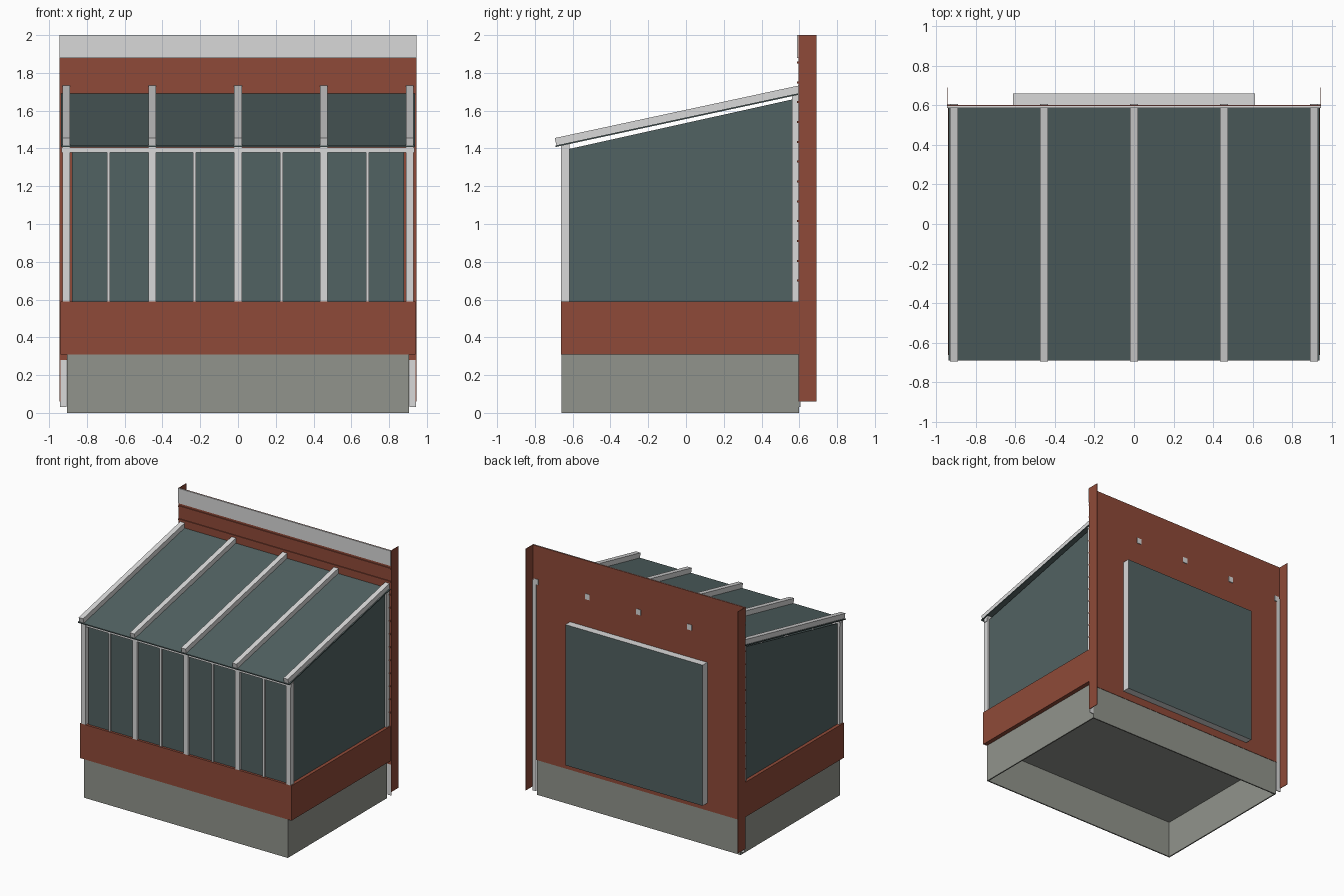
import bpy
import bmesh

cube = bpy.data.objects.get("Cube")
if cube:
    bpy.data.objects.remove(cube, do_unlink=True)


def make_material(name, srgb):
    color = [((c + 0.055) / 1.055) ** 2.4 for c in srgb] + [1]
    mat = bpy.data.materials.new(name)
    mat.use_nodes = True
    mat.diffuse_color = color
    mat.node_tree.nodes["Principled BSDF"].inputs["Base Color"].default_value = color
    return mat


WHITE = make_material("white frame", (0.85, 0.85, 0.85))
BRICK = make_material("red brick", (0.56, 0.29, 0.22))
STONE = make_material("grey stone", (0.57, 0.58, 0.55))
GLASS = make_material("dark glass", (0.32, 0.385, 0.385))


def prism(name, x0, x1, profile, *mats):
    """Extrude a (y, z) profile along x."""
    bm = bmesh.new()
    face = bm.faces.new([bm.verts.new((x0, y, z)) for y, z in profile])
    ext = bmesh.ops.extrude_face_region(bm, geom=[face])
    verts = [g for g in ext["geom"] if isinstance(g, bmesh.types.BMVert)]
    bmesh.ops.translate(bm, vec=(x1 - x0, 0, 0), verts=verts)
    bmesh.ops.recalc_face_normals(bm, faces=bm.faces)
    mesh = bpy.data.meshes.new(name)
    bm.to_mesh(mesh)
    bm.free()
    for mat in mats:
        mesh.materials.append(mat)
    obj = bpy.data.objects.new(name, mesh)
    bpy.context.collection.objects.link(obj)
    return obj


def box(name, x, y, z, *mats):
    return prism(name, x[0], x[1], [(y[0], z[0]), (y[1], z[0]), (y[1], z[1]), (y[0], z[1])], *mats)


def roof_z(y):
    """Underside of the sloping rafters."""
    return 1.56 + 0.215 * y


# Hollow stone footing, open underneath, with a floor slab
for side, name in ((-1, "right_footing"), (1, "left_footing")):
    box(name, sorted((side * 0.895, side * 0.905)), (-0.66, 0.598), (0, 0.31), STONE)
box("front_footing", (-0.9, 0.9), (-0.66, -0.65), (0, 0.31), STONE)
box("back_footing", (-0.9, 0.9), (0.588, 0.598), (0, 0.31), STONE)
box("floor_slab", (-0.9, 0.9), (-0.655, 0.59), (0.30, 0.312), STONE)

# Low brick wall around the base
box("brick_base", (-0.94, 0.94), (-0.662, 0.595), (0.31, 0.59), BRICK)

# House wall with side returns, course ridges and pale coping band
box("house_wall", (-0.944, 0.944), (0.595, 0.601), (0.28, 2.0), BRICK)
for i in range(14):
    z = 1.855 - i * 0.105
    if z > 0.6:
        box("wall_course", (-0.944, 0.944), (0.588, 0.596), (z - 0.005, z + 0.005), BRICK)
box("coping_band", (-0.944, 0.944), (0.587, 0.596), (1.88, 2.0), WHITE)

# Parts repeated on both sides
for side, word in ((-1, "right"), (1, "left")):
    def span(a, b):
        return sorted((side * a, side * b))
    box(word + "_wall_return", span(0.941, 0.945), (0.596, 0.69), (0.06, 2.0), BRICK)
    box(word + "_wall_strip", span(0.908, 0.943), (0.599, 0.605), (0.03, 1.72), WHITE)
    box(word + "_back_post", span(0.89, 0.93), (0.56, 0.596), (0.59, 1.69), WHITE)
    prism(word + "_side_glass", *span(0.907, 0.913),
          [(-0.62, 0.59), (0.565, 0.59), (0.565, 1.66), (-0.62, 1.397)], GLASS)

# Front posts and rafters share the same spacing
for i in range(5):
    x = (i - 2) * 0.455
    xs = (x - 0.02, x + 0.02)
    box("front_post", xs, (-0.662, -0.618), (0.585, roof_z(-0.64)), WHITE)
    prism("rafter", *xs, [(-0.695, 1.455), (-0.685, roof_z(-0.685)),
                          (0.606, roof_z(0.606)), (0.606, 1.735)], WHITE)

# Slim mullions between the posts
for x in (-0.685, -0.23, 0.23, 0.685):
    box("front_mullion", (x - 0.008, x + 0.008), (-0.655, -0.63), (0.59, 1.38), WHITE)

# Front glazing and eave beam
box("front_glass", (-0.88, 0.88), (-0.643, -0.637), (0.59, 1.385), GLASS)
box("eave_beam", (-0.935, 0.935), (-0.66, -0.622), (1.378, 1.404), WHITE)

# Roof glazing under the rafters
prism("roof_glass", -0.938, 0.938, [(-0.69, roof_z(-0.69) - 0.004), (0.594, roof_z(0.594) - 0.004),
                                    (0.594, roof_z(0.594) + 0.004), (-0.69, roof_z(-0.69) + 0.004)], GLASS)

# Rear door: pale frame with the back face glazed
door = box("rear_door", (-0.61, 0.61), (0.6, 0.66), (0.34, 1.47), WHITE, GLASS)
for poly in door.data.polygons:
    if poly.normal.y > 0.9:
        poly.material_index = 1
